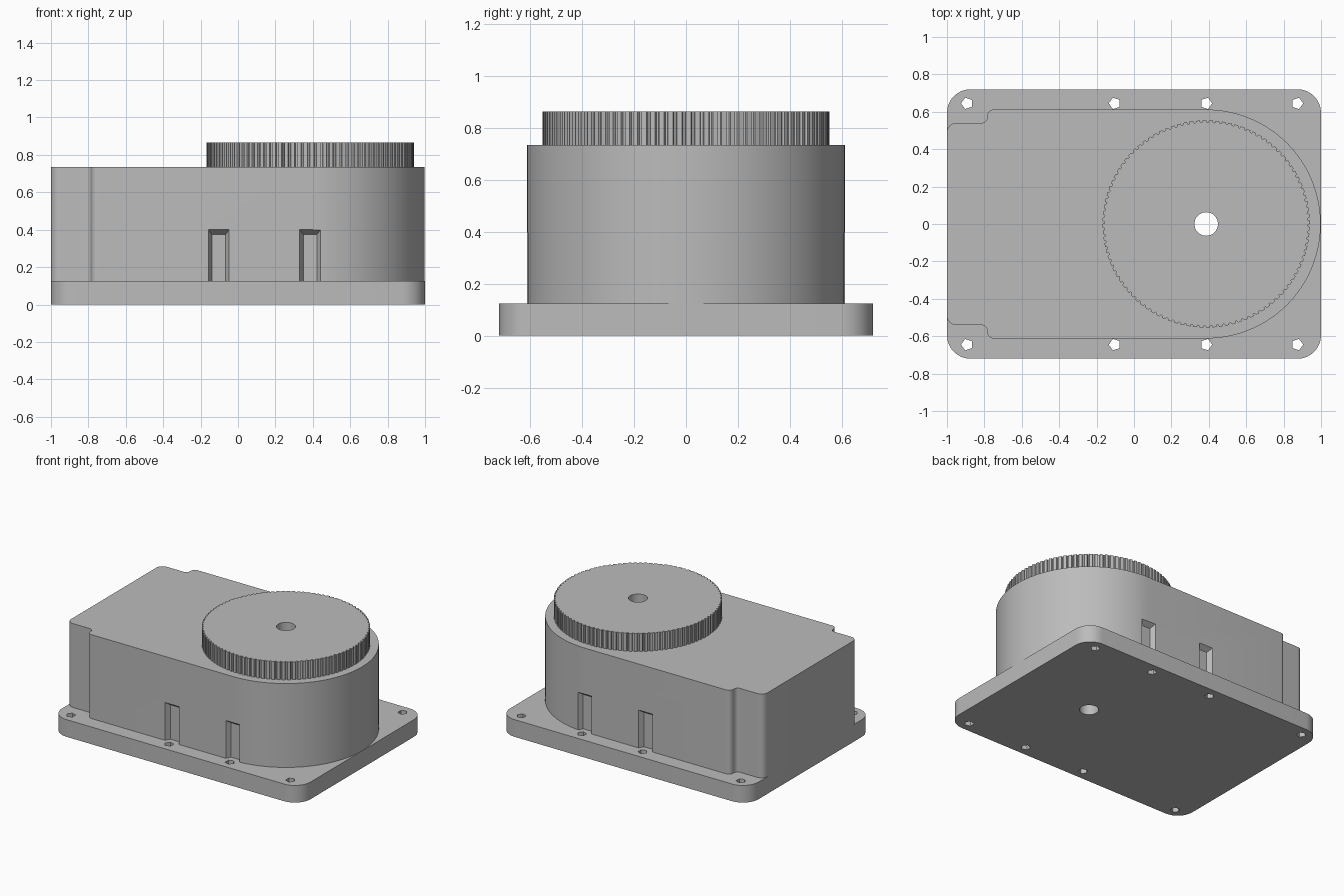
import bpy, bmesh, math
from mathutils import Vector

if "Cube" in bpy.data.objects:
    bpy.data.objects.remove(bpy.data.objects["Cube"], do_unlink=True)

grey = bpy.data.materials.new("plain grey")
grey.use_nodes = True
colour = (0.5, 0.5, 0.5, 1)
grey.diffuse_color = colour
grey.node_tree.nodes["Principled BSDF"].inputs["Base Color"].default_value = colour

AXIS_X, BODY_R = 0.386, 0.612
PLATE_TOP, BODY_TOP, KNOB_TOP = 0.125, 0.735, 0.865


def finish_bmesh(name, bm):
    bmesh.ops.recalc_face_normals(bm, faces=bm.faces)
    mesh = bpy.data.meshes.new(name)
    bm.to_mesh(mesh)
    bm.free()
    mesh.materials.append(grey)
    obj = bpy.data.objects.new(name, mesh)
    bpy.context.collection.objects.link(obj)
    return obj


def add_prism(bm, outline, z0, z1):
    low = [bm.verts.new((x, y, z0)) for x, y in outline]
    high = [bm.verts.new((x, y, z1)) for x, y in outline]
    bm.faces.new(low)
    bm.faces.new(high)
    for i in range(len(low)):
        j = (i + 1) % len(low)
        bm.faces.new((low[i], low[j], high[j], high[i]))


def prism(name, outline, z0, z1):
    bm = bmesh.new()
    add_prism(bm, outline, z0, z1)
    return finish_bmesh(name, bm)


def circle(cx, cy, r, n, start=0.0):
    angles = [start + math.tau * i / n for i in range(n)]
    return [(cx + r * math.cos(a), cy + r * math.sin(a)) for a in angles]


def fillet(before, corner, after, r, steps=8):
    """Round a right-angled corner."""
    p = Vector(corner)
    u = (Vector(before) - p).normalized()
    v = (Vector(after) - p).normalized()
    c = p + r * (u + v)
    turns = [math.pi / 2 * i / steps for i in range(steps + 1)]
    return [tuple(c - r * (v * math.cos(t) + u * math.sin(t))) for t in turns]


def cut(obj, cutter):
    mod = obj.modifiers.new("cut", 'BOOLEAN')
    mod.operation = 'DIFFERENCE'
    mod.solver = 'EXACT'
    mod.object = cutter
    bpy.context.view_layer.objects.active = obj
    bpy.ops.object.modifier_apply(modifier=mod.name)


# Base plate with rounded corners
corners = [(-1, -0.72), (1, -0.72), (1, 0.72), (-1, 0.72)]
outline = []
for i, corner in enumerate(corners):
    outline += fillet(corners[i - 1], corner, corners[(i + 1) % 4], 0.125)
base_plate = prism("base_plate", outline, 0, PLATE_TOP)

# Housing: stepped corners at one end, half round at the other
path = [(-1, 0), (-1, 0.54), (-0.785, 0.54), (-0.785, BODY_R), (AXIS_X, BODY_R)]
half = []
for i, r in enumerate((0.05, 0.03, 0.035), start=1):
    half += fillet(path[i - 1], path[i], path[i + 1], r)
steps = 32
for i in range(steps):
    a = math.pi / 2 * (1 - i / steps)
    half.append((AXIS_X + BODY_R * math.cos(a), BODY_R * math.sin(a)))
lower_half = [(x, -y) for x, y in reversed(half)]
outline = half + [(AXIS_X + BODY_R, 0)] + lower_half
housing = prism("housing", outline, PLATE_TOP, BODY_TOP)

# Toothed dial
teeth = 100
outline = []
for i in range(teeth):
    for r, part in ((0.554, 0), (0.554, 0.55), (0.543, 0.65), (0.545, 0.9)):
        a = math.tau * (i + part) / teeth
        outline.append((AXIS_X + r * math.cos(a), r * math.sin(a)))
dial = prism("toothed_dial", outline, BODY_TOP, KNOB_TOP)

# Cutters for the shaft bore, screw holes and screw recesses
bore = prism("bore_cutter", circle(AXIS_X, 0, 0.063, 40), -0.1, 1)

bm = bmesh.new()
for x in (-0.893, -0.103, AXIS_X, 0.873):
    for side in (-1, 1):
        start = math.pi if x < 0 else 0
        add_prism(bm, circle(x, side * 0.645, 0.032, 5, start), -0.1, 0.3)
screws = finish_bmesh("screw_hole_cutter", bm)

bm = bmesh.new()
for x in (-0.103, AXIS_X):
    for side in (-1, 1):
        for v in bmesh.ops.create_cube(bm, size=2)["verts"]:
            outer = v.co.y * side > 0
            half_width, top = (0.075, 0.425) if outer else (0.037, 0.375)
            v.co = (x + v.co.x * half_width,
                    side * (BODY_R + (0.035 if outer else -0.035)),
                    top if v.co.z > 0 else 0.05)
recesses = finish_bmesh("recess_cutter", bm)

for part in (base_plate, housing, dial):
    cut(part, bore)
cut(base_plate, screws)
cut(housing, recesses)
for cutter in (bore, screws, recesses):
    bpy.data.objects.remove(cutter, do_unlink=True)

# Smooth the rounded walls, keep the edges crisp
for part in (base_plate, housing, dial):
    bpy.ops.object.select_all(action='DESELECT')
    part.select_set(True)
    bpy.context.view_layer.objects.active = part
    bpy.ops.object.shade_smooth_by_angle(angle=math.radians(30))
